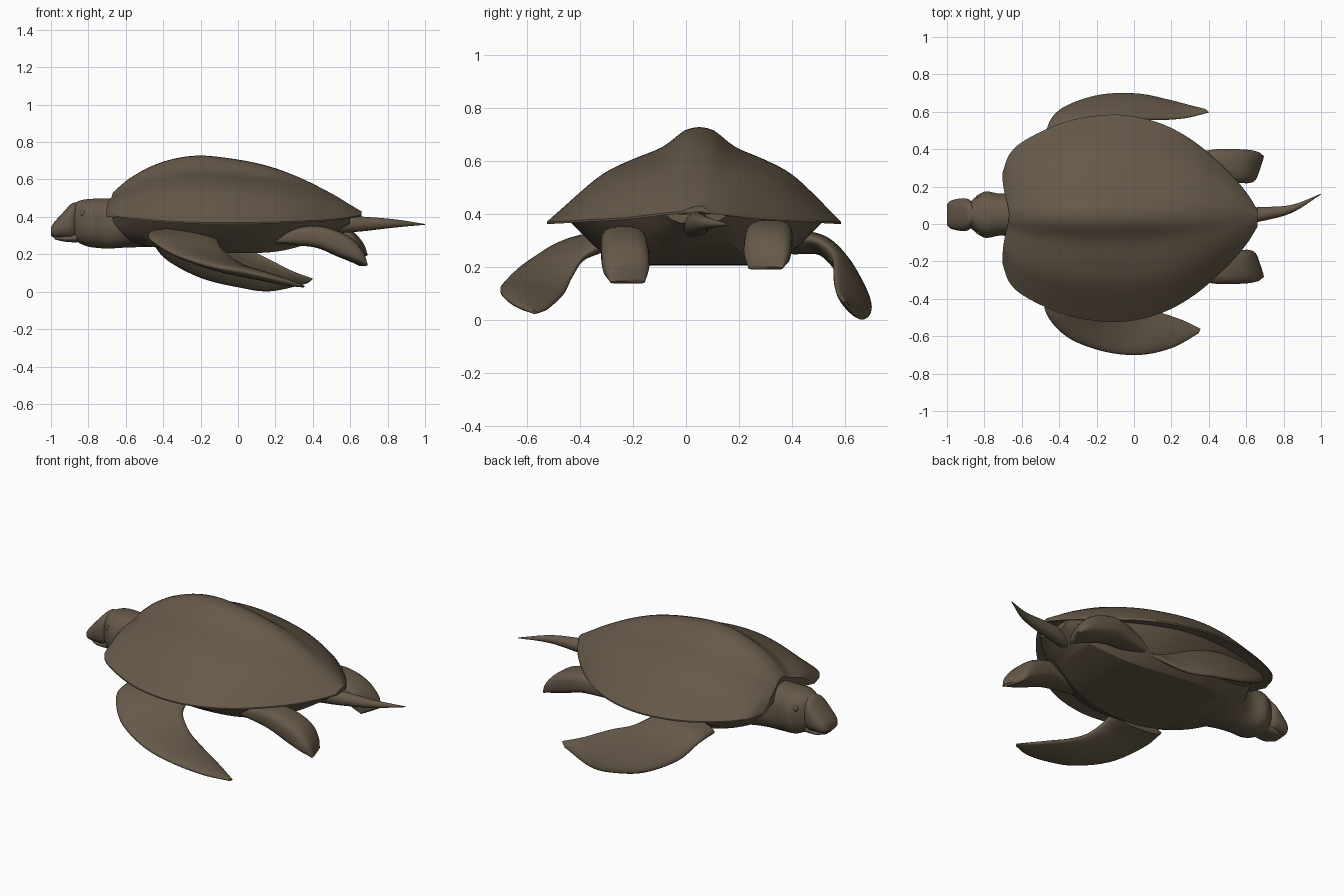
import bpy
import bmesh
from math import cos, sin, pi, radians, exp
from mathutils import Vector

default_cube = bpy.data.objects.get("Cube")
if default_cube:
    bpy.data.objects.remove(default_cube)

MIDDLE = 0.05   # y of the head and tail

# One brown covers the whole animal
brown = bpy.data.materials.new("warm brown")
brown.use_nodes = True
colour = (0.13, 0.099, 0.066, 1)
brown.diffuse_color = colour
brown.node_tree.nodes["Principled BSDF"].inputs["Base Color"].default_value = colour


def resample(stations, steps=6):
    """Smooth curve through station tuples."""
    pts = [Vector(s) for s in stations]
    pts = [2 * pts[0] - pts[1]] + pts + [2 * pts[-1] - pts[-2]]
    out = []
    for a, b, c, d in zip(pts, pts[1:], pts[2:], pts[3:]):
        for k in range(steps):
            t = k / steps
            out.append(b + (c - a) * t / 2 + (a - 2.5 * b + 2 * c - d / 2) * t * t
                       + (3 * b - 3 * c + d - a) * t ** 3 / 2)
    return out + [pts[-2]]


def finish(obj, angle=40):
    obj.data.materials.append(brown)
    bpy.ops.object.select_all(action="DESELECT")
    obj.select_set(True)
    bpy.context.view_layer.objects.active = obj
    bpy.ops.object.shade_smooth_by_angle(angle=radians(angle))


def loft(name, rings, angle=40):
    """Skin rings of points and close both ends with strips."""
    bm = bmesh.new()
    rows = [[bm.verts.new(p) for p in ring] for ring in rings]
    n = len(rows[0])
    for a, b in zip(rows, rows[1:]):
        for i in range(n):
            j = (i + 1) % n
            bm.faces.new((a[i], a[j], b[j], b[i]))
    for row in (rows[0], rows[-1]):
        for i in range(n // 2 - 1):
            bm.faces.new((row[i], row[i + 1], row[n - 2 - i], row[n - 1 - i]))
    bmesh.ops.recalc_face_normals(bm, faces=bm.faces)
    mesh = bpy.data.meshes.new(name)
    bm.to_mesh(mesh)
    bm.free()
    obj = bpy.data.objects.new(name, mesh)
    bpy.context.collection.objects.link(obj)
    finish(obj, angle)


def oval(centre, side, up, n=24, power=1.0):
    """Ring around a centre; a power under one makes it boxier."""
    ring = []
    for i in range(n):
        angle = 2 * pi * (i + 0.5) / n
        c, s = cos(angle), sin(angle)
        c = abs(c) ** power * (1 if c > 0 else -1)
        s = abs(s) ** power * (1 if s > 0 else -1)
        ring.append(centre + side * c + up * s)
    return ring


def tube(name, stations, power=1.0):
    """Stations: x, half width, top, bottom."""
    rings = []
    for x, w, top, low in resample(stations):
        rings.append(oval(Vector((x, MIDDLE, (top + low) / 2)), Vector((0, w, 0)),
                          Vector((0, 0, (top - low) / 2)), power=power))
    loft(name, rings)


def blade(name, stations, power=1.0):
    """Stations: leading edge point, trailing edge point, half thickness."""
    rows = resample(stations)
    mids = [(Vector(r[:3]) + Vector(r[3:6])) / 2 for r in rows]
    rings = []
    for i, r in enumerate(rows):
        side = (Vector(r[3:6]) - Vector(r[:3])) / 2
        along = mids[min(i + 1, len(mids) - 1)] - mids[max(i - 1, 0)]
        up = side.cross(along).normalized() * r[6]
        rings.append(oval(mids[i], side, up, power=power))
    loft(name, rings, 60)


# Shell: ridged dome, stations are x, half width, rim height, ridge height
shell_stations = [(-.705, .24, .41, .53), (-.665, .345, .405, .56), (-.58, .42, .395, .615),
                  (-.4, .505, .38, .695), (-.23, .545, .372, .727), (-.05, .552, .37, .714),
                  (.15, .505, .372, .675), (.33, .405, .378, .61), (.5, .255, .387, .525),
                  (.6, .14, .40, .465), (.66, .045, .41, .43)]
dome = resample([(0, 1), (.1, .965), (.25, .79), (.45, .66), (.62, .53), (.75, .37), (1, 0)])


def dome_height(s):
    for a, b in zip(dome, dome[1:]):
        if s <= b[0]:
            return a[1] + (b[1] - a[1]) * (s - a[0]) / (b[0] - a[0])
    return 0


def shell_ring(x, w, rim, ridge):
    spans = [i / 20 for i in range(-20, 21)]
    softness = min(1, max(0, (x - 0.1) / 0.5))   # the ridge melts away at the back
    top, under = [], []
    for s in spans:
        y = 0.03 + 0.02 * (1 - s * s) + s * w
        notch = 0.035 * exp(-(s / 0.5) ** 2) * max(0, (-0.5 - x) / 0.2)
        height = dome_height(abs(s)) * (1 - softness) + (1 - s * s) * softness
        top.append((x + notch, y, rim + (ridge - rim) * height))
        under.append((x + notch, y, rim - 0.008 + min(0.03, (ridge - rim) / 4) * (1 - s * s)))
    return top + under[::-1]


loft("shell", [shell_ring(*s) for s in resample(shell_stations)])

# Belly: tapered tray, stations are x, upper half width, top, lower half width, bottom
belly_rings = []
for x, wide, top, narrow, low in resample([
        (-.67, .12, .41, .07, .33), (-.56, .30, .405, .13, .265), (-.42, .42, .39, .22, .235),
        (-.2, .48, .38, .28, .215), (.05, .47, .375, .26, .206), (.25, .39, .378, .21, .222),
        (.45, .255, .387, .14, .285), (.6, .12, .40, .06, .365)]):
    shoulder = low + (top - low) * 0.4
    half = [(wide, top), (wide * 0.79, shoulder), (narrow, low)]
    outline = [(-y, z) for y, z in half] + half[::-1]
    belly_rings.append([(x, 0.04 + y, z) for y, z in outline])
loft("belly", belly_rings, 30)

# Head, beak and jaw
tube("head_and_neck", [(-.88, .065, .472, .28), (-.84, .10, .49, .255), (-.79, .125, .497, .238),
                       (-.70, .113, .50, .23), (-.6, .15, .49, .235), (-.45, .24, .42, .24)], 0.85)
tube("beak", [(-1, .055, .345, .30), (-.98, .075, .375, .288), (-.93, .087, .43, .285),
              (-.89, .085, .472, .28), (-.855, .06, .48, .29)], 0.8)
tube("lower_jaw", [(-.98, .04, .30, .28), (-.93, .06, .30, .268), (-.86, .06, .32, .262)], 0.8)

# Eyes
for side, label in ((-1, "right"), (1, "left")):
    bpy.ops.mesh.primitive_uv_sphere_add(segments=16, ring_count=8, radius=0.018,
                                         location=(-0.825, MIDDLE + side * 0.097, 0.42))
    eye = bpy.context.object
    eye.name = label + "_eye"
    eye.scale.y = 0.6
    finish(eye)

# Front flippers: one spread flat, the other swept steeply down
blade("right_front_flipper", [
    (-.48, -.34, .31, -.11, -.32, .28, .04), (-.47, -.48, .28, -.09, -.39, .235, .036),
    (-.35, -.61, .205, -.02, -.43, .165, .034), (-.15, -.685, .14, .08, -.455, .11, .032),
    (.04, -.70, .105, .18, -.485, .075, .028), (.21, -.66, .065, .275, -.52, .045, .02),
    (.345, -.585, .03, .355, -.56, .027, .006)])
blade("left_front_flipper", [
    (-.47, .40, .28, -.12, .40, .31, .045), (-.46, .53, .265, -.10, .49, .30, .037),
    (-.38, .62, .17, -.03, .55, .26, .035), (-.2, .685, .075, .08, .56, .215, .032),
    (0, .695, .025, .18, .56, .165, .028), (.17, .665, .003, .29, .57, .11, .02),
    (.37, .615, .045, .40, .597, .07, .007)])

# Rear flippers: mirrored paddles with a slanted thin end, the left one slightly raised
for side, label, lift in ((-1, "right", 0), (1, "left", 0.045)):
    stations = []
    for x, outer, inner, z, thick, slant in [
            (.2, .32, .22, .283, .025, 0), (.32, .34, .205, .295, .048, 0),
            (.44, .36, .19, .291, .06, 0), (.56, .36, .18, .243, .062, .005),
            (.63, .35, .18, .19, .04, .02), (.67, .325, .195, .142, .008, .022)]:
        raise_z = lift * (x - 0.2) / 0.4
        stations.append((x + slant, 0.04 + side * outer, z + raise_z,
                         x - slant, 0.04 + side * inner, z + raise_z, thick))
    blade(label + "_rear_flipper", stations, 0.65)

# Tail: thin spike curving to one side
tail_rings = [oval(Vector((x, y, z)), Vector((0, r, 0)), Vector((0, 0, r)))
              for x, y, z, r in resample([(.5, .03, .36, .05), (.66, .05, .362, .04),
                                          (.84, .08, .365, .022), (1, .16, .36, .002)])]
loft("tail", tail_rings)
